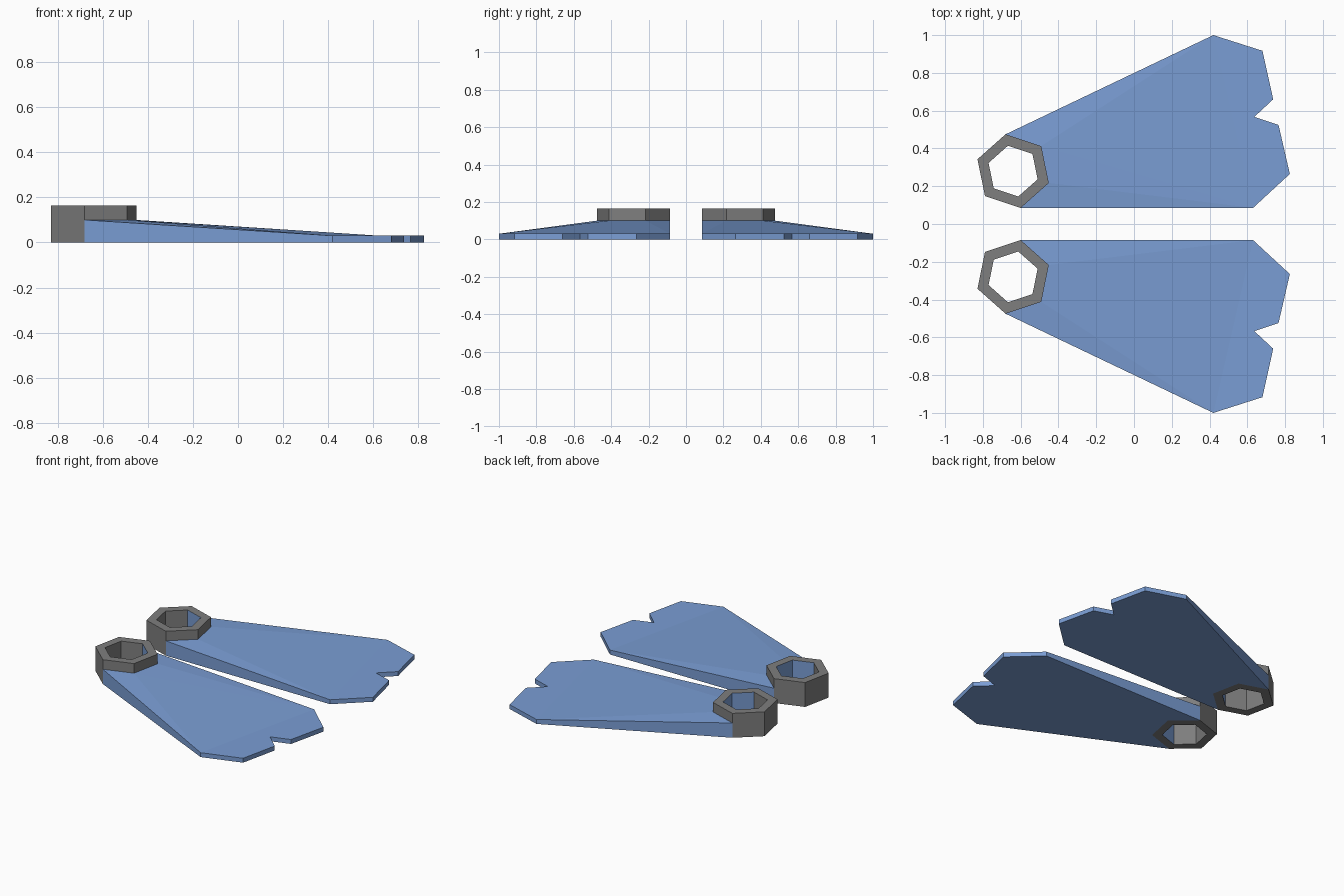
import bpy
import bmesh
from math import cos, sin, radians

cube = bpy.data.objects.get("Cube")
if cube:
    bpy.data.objects.remove(cube, do_unlink=True)


def material(name, rgb):
    mat = bpy.data.materials.new(name)
    mat.use_nodes = True
    mat.diffuse_color = (*rgb, 1)
    mat.node_tree.nodes["Principled BSDF"].inputs["Base Color"].default_value = (*rgb, 1)
    return mat


BLUE = material("blue rubber", (0.195, 0.34, 0.66))
GREY = material("grey rubber", (0.21, 0.21, 0.21))

CUFF_HEIGHT, HEEL_HEIGHT, TIP_HEIGHT = 0.165, 0.10, 0.03
CENTRE = (-0.64, 0.28)


def hexagon(radius):
    # Clockwise from the outer corner; the first four corners touch the blade
    return [(CENTRE[0] + radius * cos(radians(101.6 - 60 * i)),
             CENTRE[1] + radius * sin(radians(101.6 - 60 * i))) for i in range(6)]


def finish(bm, name, mats, side):
    if side < 0:
        for v in bm.verts:
            v.co.y = -v.co.y
    bmesh.ops.recalc_face_normals(bm, faces=bm.faces)
    mesh = bpy.data.meshes.new(name)
    bm.to_mesh(mesh)
    bm.free()
    for mat in mats:
        mesh.materials.append(mat)
    obj = bpy.data.objects.new(name, mesh)
    bpy.context.collection.objects.link(obj)


def foot_cuff(side, label):
    # Open hexagonal sleeve, lined in blue on the blade side
    bm = bmesh.new()
    rings = [[bm.verts.new((x, y, z)) for x, y in hexagon(r)]
             for r, z in ((0.199, 0), (0.199, CUFF_HEIGHT), (0.137, CUFF_HEIGHT), (0.137, 0))]
    for k in range(4):
        a, b = rings[k], rings[(k + 1) % 4]
        for i in range(6):
            j = (i + 1) % 6
            face = bm.faces.new((a[i], a[j], b[j], b[i]))
            face.material_index = int(k == 2 and i < 3)
    finish(bm, label + "_foot_cuff", [GREY, BLUE], side)


def blade(side, label):
    # Tapered blade with a notched tip
    tip = [(0.42, 1.0), (0.68, 0.917), (0.737, 0.66), (0.637, 0.567),
           (0.765, 0.525), (0.825, 0.265), (0.63, 0.085)]
    heel = hexagon(0.199)[:4]
    bm = bmesh.new()
    tip_top = [bm.verts.new((x, y, TIP_HEIGHT)) for x, y in tip]
    heel_top = [bm.verts.new((x, y, HEEL_HEIGHT)) for x, y in heel]
    tip_low = [bm.verts.new((x, y, 0)) for x, y in tip]
    heel_low = [bm.verts.new((x, y, 0)) for x, y in heel]

    # Flat tip, sloping top facets and underside
    first, last = tip_top[0], tip_top[-1]
    bm.faces.new(tip_top)
    bm.faces.new((heel_top[0], first, heel_top[1]))
    bm.faces.new((heel_top[1], first, last))
    bm.faces.new((heel_top[1], last, heel_top[2]))
    bm.faces.new((heel_top[2], last, heel_top[3]))
    bm.faces.new(tip_low + heel_low[::-1])

    # Rim from the outer heel corner round to the inner one
    top = [heel_top[0]] + tip_top + [heel_top[3]]
    low = [heel_low[0]] + tip_low + [heel_low[3]]
    for i in range(len(top) - 1):
        bm.faces.new((top[i], top[i + 1], low[i + 1], low[i]))
    finish(bm, label + "_blade", [BLUE], side)


for side, label in ((1, "back"), (-1, "front")):
    foot_cuff(side, label)
    blade(side, label)
